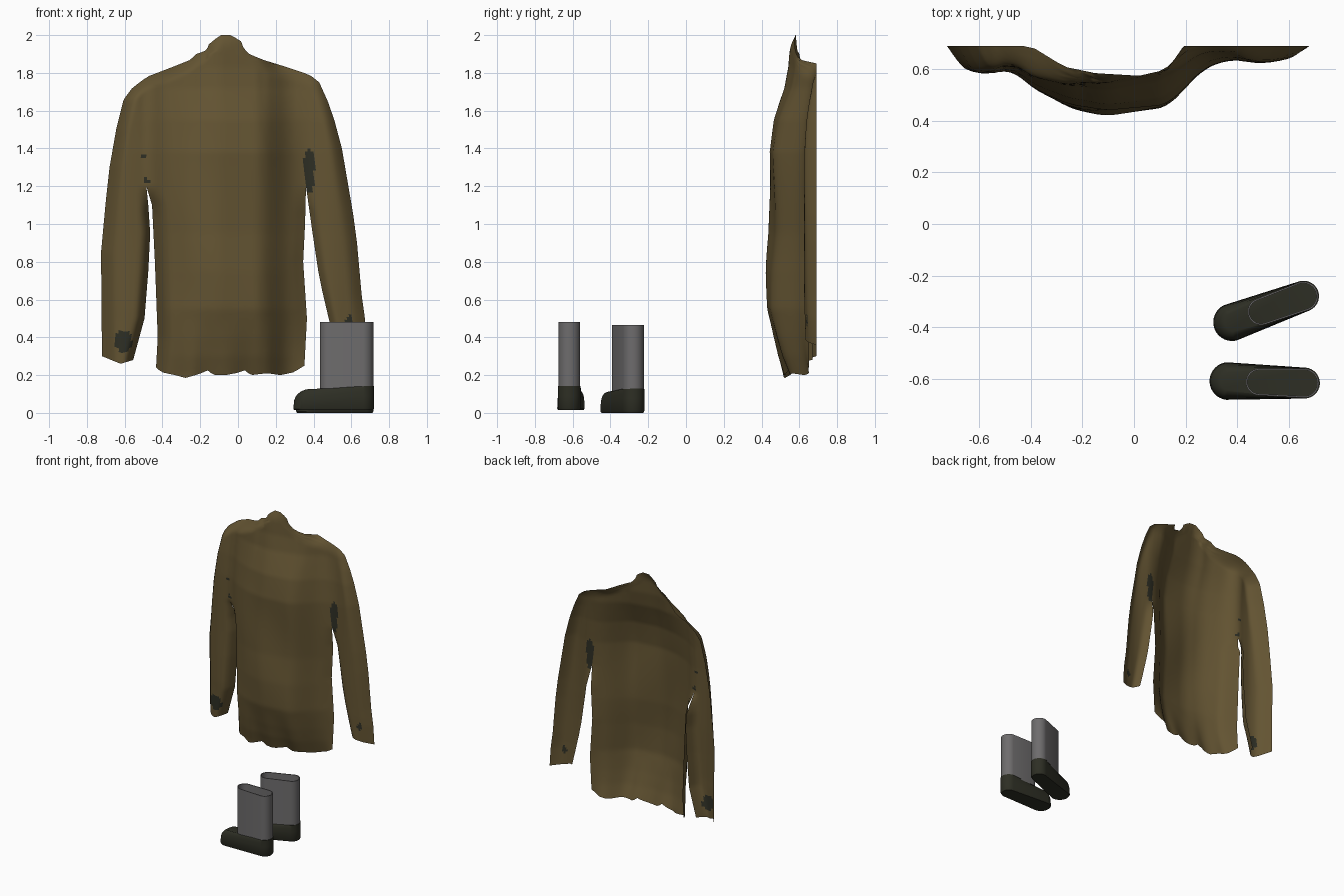
import bpy, bmesh, math

if "Cube" in bpy.data.objects:
    bpy.data.objects.remove(bpy.data.objects["Cube"])


def material(name, rgb):
    m = bpy.data.materials.new(name)
    m.diffuse_color = (*rgb, 1)
    m.use_nodes = True
    m.node_tree.nodes["Principled BSDF"].inputs["Base Color"].default_value = m.diffuse_color
    return m


BROWN = material("olive brown cloth", (0.125, 0.088, 0.032))
DARK = material("dark olive leather", (0.027, 0.028, 0.018))
GREY = material("grey shaft", (0.155, 0.15, 0.152))


def interp(pts, t):
    if t <= pts[0][0]:
        return pts[0][1]
    for (a, va), (b, vb) in zip(pts, pts[1:]):
        if t <= b:
            return va + (vb - va) * (t - a) / (b - a)
    return pts[-1][1]


def clamp(v):
    return max(0.0, min(1.0, v))


def finish(bm, name, mats, angle):
    me = bpy.data.meshes.new(name)
    bm.to_mesh(me)
    bm.free()
    ob = bpy.data.objects.new(name, me)
    bpy.context.collection.objects.link(ob)
    for m in mats:
        me.materials.append(m)
    bpy.ops.object.select_all(action='DESELECT')
    ob.select_set(True)
    bpy.context.view_layer.objects.active = ob
    bpy.ops.object.shade_smooth_by_angle(angle=math.radians(angle))
    return ob


# ---- Shirt outline, given as (height, x) ----
LEFT = [(.28, -.72), (.85, -.725), (1.12, -.70), (1.3, -.68), (1.5, -.645), (1.66, -.605),
        (1.72, -.56), (1.78, -.48), (1.83, -.35), (1.87, -.25), (1.9, -.22), (1.92, -.165),
        (1.95, -.155), (1.98, -.12), (2.0, -.09)]
RIGHT = [(.38, .68), (.5, .672), (.62, .655), (.9, .63), (1.05, .61), (1.4, .55), (1.55, .51),
         (1.65, .475), (1.75, .43), (1.79, .38), (1.83, .26), (1.87, .13), (1.9, .06),
         (1.93, .03), (1.97, .015), (2.0, -.04)]
SLEEVE_L = [(.28, -.555), (.5, -.495), (.75, -.475), (.95, -.465), (1.1, -.475), (1.2, -.485)]
TORSO_L = [(.22, -.435), (.4, -.425), (.8, -.44), (1.1, -.455), (1.2, -.485)]
TORSO_R = [(.22, .35), (.5, .365), (.8, .345), (1.0, .355), (1.2, .36)]
SLEEVE_R = [(.38, .51), (.48, .485), (.65, .445), (.75, .425), (.95, .395), (1.2, .36)]
TOP = [(x, z) for z, x in LEFT[1:]] + [(x, z) for z, x in reversed(RIGHT)]

# Lower edges, given as (fraction across the panel, height)
HEM = [(0, .24), (.04, .215), (.13, .2), (.2, .185), (.29, .205), (.35, .225), (.39, .2),
       (.47, .2), (.55, .212), (.6, .225), (.64, .2), (.75, .21), (.84, .2), (.93, .215), (1, .25)]
CUFF_L = [(0, .30), (.3, .28), (.6, .26), (1, .28)]
CUFF_R = [(0, .4), (.4, .38), (1, .36)]

# Depth across the front, and how far it leans back with height
ACROSS = [(-.73, .64), (-.62, .585), (-.55, .585), (-.47, .595), (-.4, .53), (-.32, .485),
          (-.24, .445), (-.11, .425), (0, .442), (.13, .46), (.2, .53), (.27, .6), (.37, .635),
          (.5, .622), (.6, .64), (.68, .66)]
LEAN = [(.2, .09), (.3, .055), (.4, .03), (.55, 0), (.75, 0), (.95, .012), (1.38, .01),
        (1.55, .04), (1.72, .1), (1.83, .118), (2, .125)]
WEIGHT = [(-.6, .1), (-.4, .4), (-.2, 1), (.13, 1), (.35, .4), (.5, .1)]
RIM = [(-.4, .69), (-.27, .61), (-.15, .585), (.02, .575), (.13, .6), (.19, .69)]
PIT = 1.2


def depth(x, z, a, b, panel):
    w = sum(interp(ACROSS, x + o) for o in (-.03, 0, .03)) / 3
    y = w + interp(LEAN, z) * interp(WEIGHT, x)
    y += .008 * math.sin(x * 32) * clamp((.5 - z) / .3)          # hem folds
    y += .007 * math.sin(x * 9 + z * 7) * interp(WEIGHT, x)      # soft wrinkles

    def roll(y, d, width, goal):
        return y + (goal - y) * clamp(1 - d / width) ** 2

    low = clamp((PIT - z) / .15)
    if panel == 1:
        if low:
            y = roll(y, min(x - a, b - x), .07, y + (.65 - y) * low)
    else:
        if low:
            y = roll(y, (b - x) if panel == 0 else (x - a), .05, y + (.67 - y) * low)
    out = min(x - interp(LEFT, z), interp(RIGHT, z) - x)
    if z > PIT:
        out = min(out, max(0, interp(TOP, x) - z))
    y = roll(y, out, .075, interp(RIM, x))
    return min(y, .69)


def bounds(z, panel):
    l, r = interp(LEFT, z), interp(RIGHT, z)
    if z >= PIT:
        l0, r0 = interp(LEFT, PIT), interp(RIGHT, PIT)
        s = l + (r - l) * (-.485 - l0) / (r0 - l0)
        t = l + (r - l) * (.36 - l0) / (r0 - l0)
        return ((l, s), (s, t), (t, r))[panel]
    return ((l, interp(SLEEVE_L, z)), (interp(TORSO_L, z), interp(TORSO_R, z)),
            (interp(SLEEVE_R, z), r))[panel]


# Torn dark spots: x, z, half width, half height
SPOTS = [(.375, 1.28, .03, .12), (-.61, .38, .048, .055), (-.505, 1.36, .014, .014),
         (.59, .49, .02, .025), (-.482, 1.23, .012, .02)]

bm = bmesh.new()
LOW, HIGH = 50, 48
for panel, (cols, lower) in enumerate(((14, CUFF_L), (40, HEM), (14, CUFF_R))):
    rows = []
    for j in range(LOW + HIGH + 1):
        row = []
        for i in range(cols + 1):
            u = i / cols
            if j < LOW:
                zb = interp(lower, u)
                z = zb + (PIT - zb) * j / LOW
            else:
                z = PIT + (2 - PIT) * (j - LOW) / HIGH
            a, b = bounds(z, panel)
            x = a + (b - a) * u
            row.append(bm.verts.new((x, depth(x, z, a, b, panel), z)))
        rows.append(row)
    for r0, r1 in zip(rows, rows[1:]):
        for i in range(cols):
            f = bm.faces.new((r0[i], r0[i + 1], r1[i + 1], r1[i]))
            c = f.calc_center_median()
            if any(((c.x - sx) / rx) ** 2 + ((c.z - sz) / rz) ** 2 < 1 for sx, sz, rx, rz in SPOTS):
                f.material_index = 1
bmesh.ops.remove_doubles(bm, verts=bm.verts, dist=.0008)
finish(bm, "shirt", (BROWN, DARK), 80)


# ---- Boots: stacked rings around an outline made of two half circles ----
def outline(c1, r1, c2, r2, n=36):
    for k in range(n):
        a = 2 * math.pi * (k + .5) / n
        c, r = (c2, r2) if math.cos(a) > 0 else (c1, r1)
        yield c, r, math.cos(a), math.sin(a)


def bridge(bm, rings):
    for p, q in zip(rings, rings[1:]):
        for k in range(len(p)):
            m = (k + 1) % len(p)
            bm.faces.new((p[k], p[m], q[m], q[k]))


FOOT_TOP = [(-.215, .085), (-.14, .112), (-.07, .123), (.215, .128)]
TOE_ROUND = [(-.215, 1), (-.08, .5), (-.02, 0)]


def boot(tag, loc, turn, height):
    # dark foot with rounded toe
    bm = bmesh.new()
    rings = []
    for f, inset in ((0, .006), (.08, 0), (.6, .004), (.8, .012), (.93, .025), (1, .045)):
        ring = []
        for c, r, ca, sa in outline(-.14, .073, .155, .06):
            k = interp(TOE_ROUND, c + r * ca) if f > .1 else 1
            x, y = c + (r - inset * k) * ca, (r - inset * k) * sa
            ring.append(bm.verts.new((x, y, f * interp(FOOT_TOP, x))))
        rings.append(ring)
    bridge(bm, rings)
    bm.faces.new(rings[0][::-1])
    bm.faces.new(rings[-1])
    foot = finish(bm, tag + "_boot_foot", (DARK,), 40)
    # grey open shaft with a thin wall
    bm = bmesh.new()
    rings = []
    for z, inset in ((.115, 0), (height, 0), (height, .006), (.115, .006)):
        rings.append([bm.verts.new((c + (r - inset) * ca, (r - inset) * sa, z))
                      for c, r, ca, sa in outline(-.02, .052, .154, .057)])
    bridge(bm, rings)
    shaft = finish(bm, tag + "_boot_shaft", (GREY,), 40)
    for ob in (foot, shaft):
        ob.location = loc
        ob.rotation_euler.z = turn


boot("near", (.506, -.613, .014), math.radians(-1.5), .466)
boot("far", (.512, -.333, 0), math.radians(20), .466)
